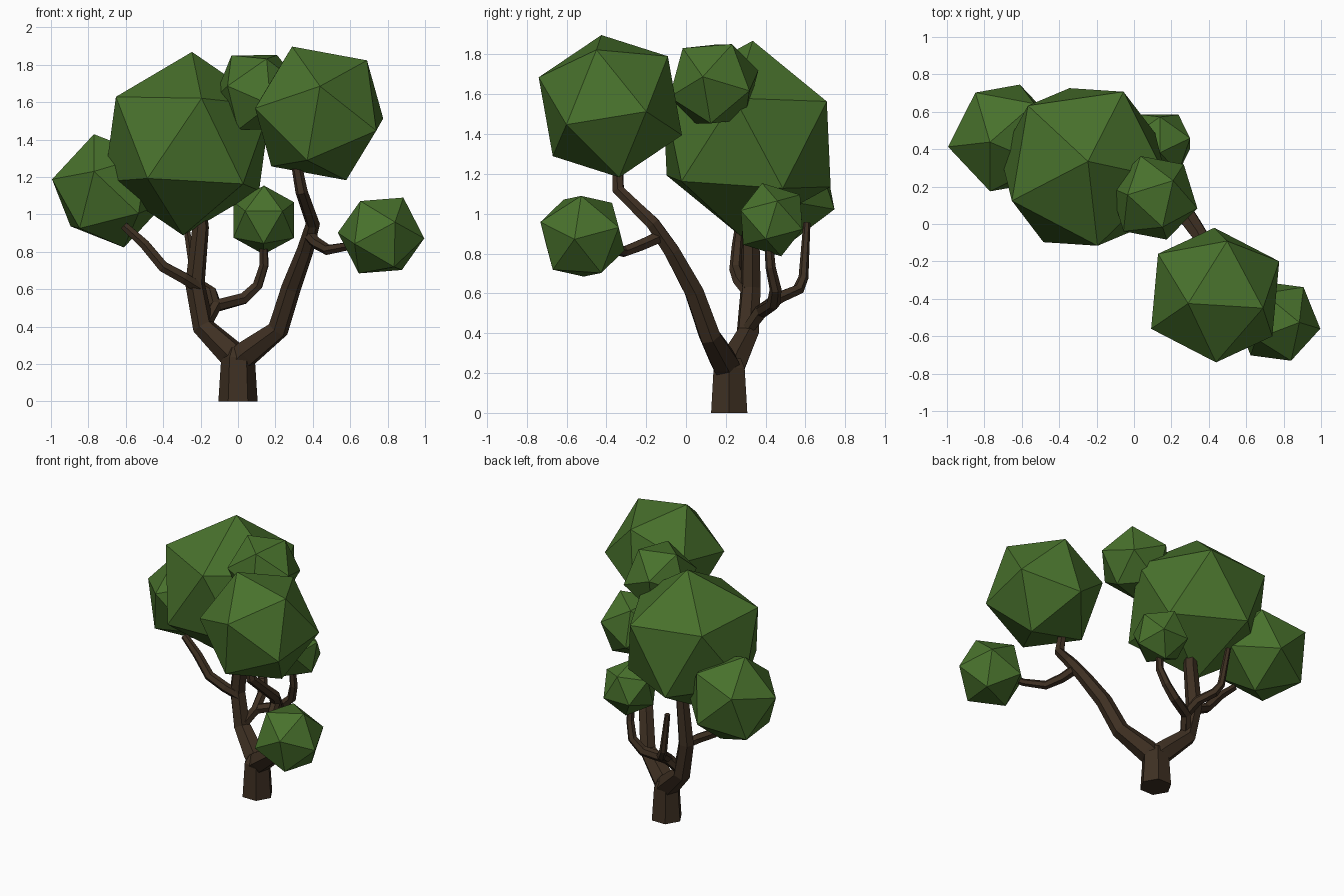
import bpy, bmesh, math
from mathutils import Vector, Matrix

if "Cube" in bpy.data.objects:
    bpy.data.objects.remove(bpy.data.objects["Cube"])


def material(name, rgb):
    m = bpy.data.materials.new(name)
    m.diffuse_color = (*rgb, 1)
    m.use_nodes = True
    m.node_tree.nodes["Principled BSDF"].inputs["Base Color"].default_value = m.diffuse_color
    return m


LEAF = material("leaf_green", (0.065, 0.165, 0.025))
BARK = material("bark_brown", (0.048, 0.029, 0.016))


def finish(name, bm, mat):
    bmesh.ops.recalc_face_normals(bm, faces=bm.faces)
    mesh = bpy.data.meshes.new(name)
    bm.to_mesh(mesh)
    bm.free()
    mesh.materials.append(mat)
    bpy.context.collection.objects.link(bpy.data.objects.new(name, mesh))


def foliage(name, centre, radius, tip, neighbour):
    """Icosahedron turned so two adjacent corners point at tip and neighbour."""
    c = Vector(centre)
    z = (Vector(tip) - c).normalized()
    x = Vector(neighbour) - c
    x = (x - z * x.dot(z)).normalized()
    rot = Matrix((x, z.cross(x), z)).transposed().to_4x4()
    bm = bmesh.new()
    bmesh.ops.create_icosphere(bm, subdivisions=1, radius=radius,
                               matrix=Matrix.Translation(c) @ rot)
    finish(name, bm, LEAF)


def branch(name, points, sides=6):
    """Tapered six-sided tube along points given as (x, y, z, radius)."""
    pos = [Vector(p[:3]) for p in points]
    bm = bmesh.new()
    rings = []
    u = Vector((1, 0, 0))
    for i, p in enumerate(pos):
        t = Vector((0, 0, 0))
        if i > 0:
            t += (p - pos[i - 1]).normalized()
        if i < len(pos) - 1:
            t += (pos[i + 1] - p).normalized()
        t.normalize()
        u = (u - t * u.dot(t)).normalized()
        v = t.cross(u)
        r = points[i][3]
        rings.append([bm.verts.new(p + r * (math.cos(a) * u + math.sin(a) * v))
                      for a in (2 * math.pi * k / sides for k in range(sides))])
    for a, b in zip(rings, rings[1:]):
        for k in range(sides):
            n = (k + 1) % sides
            bm.faces.new((a[k], a[n], b[n], b[k]))
    bm.faces.new(rings[0])
    bm.faces.new(rings[-1])
    finish(name, bm, BARK)


# Trunk and the two main limbs
branch("trunk", [(0, .217, 0, .105), (0, .217, .23, .09), (0, .225, .28, .06)])
branch("left_limb", [(.03, .215, .19, .07), (-.04, .24, .26, .075), (-.185, .31, .40, .06),
                     (-.23, .325, .63, .053), (-.20, .325, .93, .045), (-.21, .32, 1.1, .035)])
branch("right_limb", [(-.03, .225, .19, .07), (.05, .19, .26, .075), (.215, .12, .385, .058),
                      (.285, .04, .61, .053), (.36, -.07, .81, .045), (.40, -.165, .95, .038),
                      (.34, -.34, 1.12, .033), (.31, -.345, 1.28, .028)])

# Side branches
branch("left_side_branch", [(-.21, .31, .61, .034), (-.29, .27, .66, .034), (-.40, .25, .72, .033),
                            (-.50, .26, .84, .03), (-.61, .27, .94, .024)])
branch("centre_side_branch", [(-.18, .31, .42, .034), (-.12, .38, .51, .036), (.03, .44, .55, .034),
                              (.105, .45, .62, .03), (.14, .425, .73, .026), (.135, .415, .86, .022)])
branch("bare_branch", [(-.17, .31, .42, .034), (-.12, .37, .51, .034), (-.14, .47, .58, .032),
                       (-.20, .565, .62, .03), (-.235, .59, .68, .025), (-.28, .607, .955, .018)])
branch("right_side_branch", [(.38, -.12, .89, .034), (.42, -.22, .845, .032), (.48, -.31, .81, .029),
                             (.59, -.40, .83, .024), (.68, -.46, .87, .02)])

# Foliage clumps
foliage("large_foliage", (-.27, .305, 1.378), .492, (-.246, .335, 1.87), (-.655, .123, 1.63))
foliage("right_foliage", (.434, -.38, 1.54), .388, (.289, -.425, 1.898), (.69, -.45, 1.825))
foliage("top_foliage", (.105, .14, 1.652), .243, (-.043, .157, 1.862), (.209, .23, 1.845))
foliage("left_foliage", (-.69, .46, 1.126), .314, (-.77, .438, 1.428), (-1.0, .412, 1.182))
foliage("low_right_foliage", (.765, -.52, .887), .235, (.995, -.56, .872), (.882, -.526, 1.09))
foliage("low_centre_foliage", (.138, .43, .97), .19, (.139, .383, 1.149), (.139, .584, 1.09))
